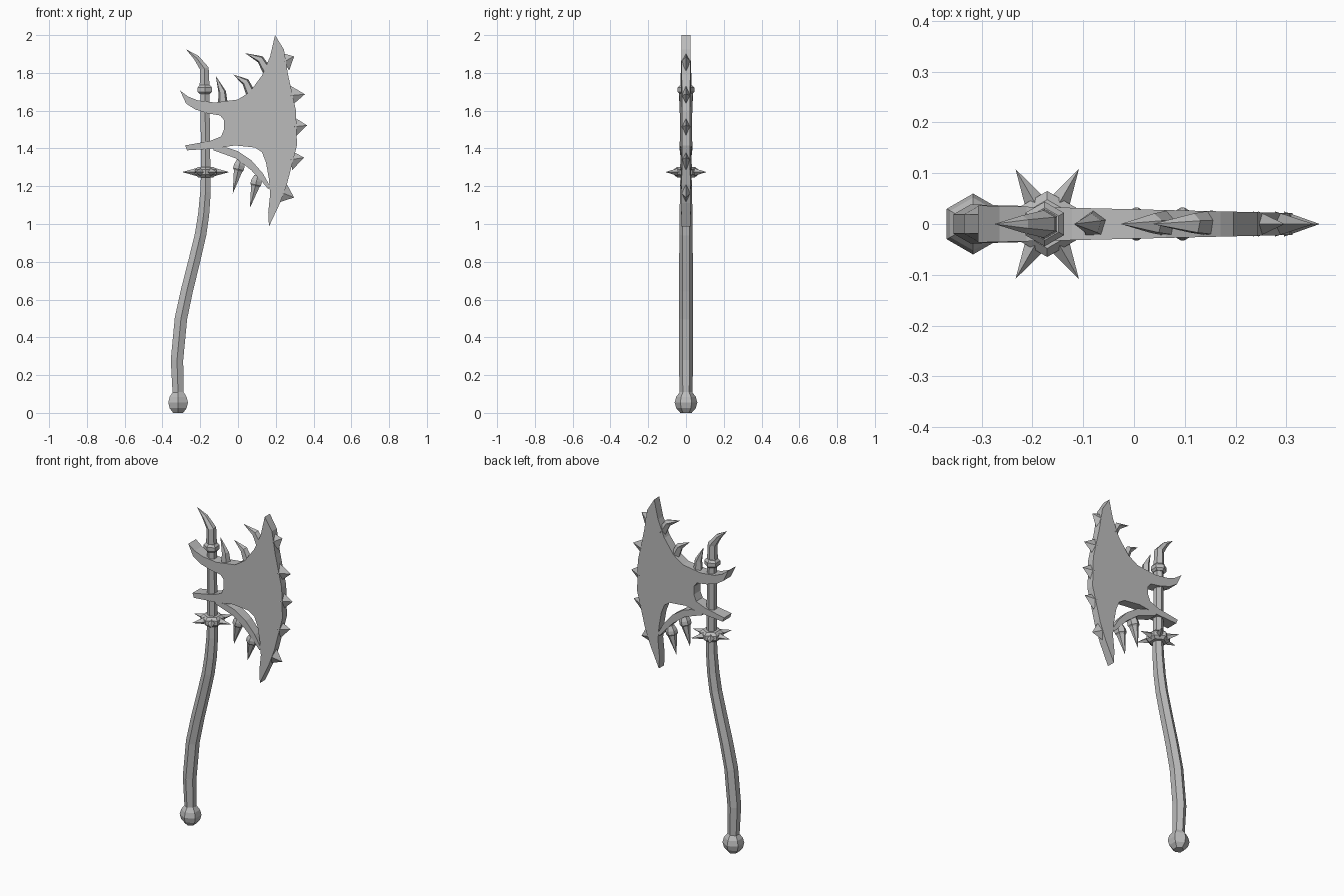
import bpy, bmesh, math
from mathutils import Vector

cube = bpy.data.objects.get("Cube")
if cube:
    bpy.data.objects.remove(cube)

steel = bpy.data.materials.new("grey_steel")
steel.use_nodes = True
GREY = (0.5, 0.5, 0.5, 1)
steel.diffuse_color = GREY
steel.node_tree.nodes["Principled BSDF"].inputs["Base Color"].default_value = GREY

Y, Z = Vector((0, 1, 0)), Vector((0, 0, 1))


def finish(name, bm):
    bmesh.ops.recalc_face_normals(bm, faces=bm.faces)
    mesh = bpy.data.meshes.new(name)
    bm.to_mesh(mesh)
    bm.free()
    mesh.materials.append(steel)
    obj = bpy.data.objects.new(name, mesh)
    bpy.context.collection.objects.link(obj)
    return obj


def sweep(name, path, radii, sides=6, side=Y, flat=1.0):
    """Tapered faceted tube; a zero radius closes it to a point."""
    path = [Vector(p) if len(p) == 3 else Vector((p[0], 0, p[1])) for p in path]
    bm, rings = bmesh.new(), []
    for i, (p, r) in enumerate(zip(path, radii)):
        tangent = (path[min(i + 1, len(path) - 1)] - path[max(i - 1, 0)]).normalized()
        across = tangent.cross(side).normalized()
        if r == 0:
            rings.append([bm.verts.new(p)] * sides)
            continue
        angles = [math.tau * k / sides for k in range(sides)]
        rings.append([bm.verts.new(p + r * (side * math.cos(a) * flat + across * math.sin(a)))
                      for a in angles])
    for low, high in zip(rings, rings[1:]):
        for k in range(sides):
            n = (k + 1) % sides
            quad = [low[k], low[n], high[n], high[k]]
            bm.faces.new(list(dict.fromkeys(quad)))
    for ring, r in ((rings[0], radii[0]), (rings[-1], radii[-1])):
        if r:
            bm.faces.new(ring)
    return finish(name, bm)


def plate(name, outline):
    """Flat slab that gets thinner toward the cutting edge."""
    bm = bmesh.new()
    layers = [[bm.verts.new((x, s * (0.029 - 0.024 * x), z)) for x, z in outline]
              for s in (-1, 1)]
    for layer in layers:
        bm.faces.new(layer)
    for i in range(len(outline)):
        a, b = layers
        bm.faces.new((a[i - 1], a[i], b[i], b[i - 1]))
    return finish(name, bm)


# Bent hexagonal handle with its pommel
sweep("handle",
      [(-.317, .09), (-.323, .28), (-.302, .5), (-.27, .65), (-.23, .81), (-.198, .945),
       (-.182, 1.05), (-.172, 1.17), (-.171, 1.26), (-.175, 1.73)],
      [.033, .038, .038, .037, .036, .035, .034, .032, .029, .027])
sweep("pommel", [(-.317, z) for z in (0, .025, .055, .085, .11)], [.03, .052, .06, .052, .033])

# Curved horn and collar on top of the handle
sweep("top_collar", [(-.176, z) for z in (1.688, 1.7, 1.722, 1.735)], [.032, .044, .044, .032])
sweep("top_horn", [(-.177, 1.73), (-.178, 1.823), (-.22, 1.88), (-.275, 1.925)],
      [.03, .027, .017, 0])

# Spiked ring below the blade
hub = Vector((-.171, 0, 1.275))
sweep("spiked_ring", [(hub.x, z) for z in (1.247, 1.262, 1.288, 1.303)], [.048, .065, .065, .048])
for k in range(6):
    a = math.tau * k / 6
    out = Vector((math.cos(a), math.sin(a), 0))
    sweep("ring_spike", [hub + out * .045, hub + out * .125], [.022, 0], sides=4, side=Z)

# Blade with its two gripping arms
plate("blade", [
    (.196, 2), (.243, 1.924), (.265, 1.79), (.307, 1.6), (.312, 1.416), (.259, 1.21),
    (.222, 1.11), (.164, .987), (.16, 1.06), (.17, 1.157), (.164, 1.236), (.148, 1.326),
    (.127, 1.38), (.09, 1.405), (-.016, 1.416), (-.12, 1.4), (-.27, 1.39), (-.28, 1.416),
    (-.148, 1.44), (-.09, 1.463), (-.074, 1.5), (-.074, 1.55), (-.095, 1.575), (-.159, 1.585),
    (-.228, 1.607), (-.275, 1.638), (-.307, 1.707), (-.265, 1.675), (-.212, 1.654),
    (-.122, 1.643), (0, 1.659), (.063, 1.7), (.127, 1.786), (.17, 1.887)])

# Curved brace from the lower arm to the blade's heel
plate("lower_brace", [
    (-.13, 1.405), (-.06, 1.405), (0, 1.385), (.07, 1.338), (.13, 1.27), (.17, 1.2),
    (.16, 1.185), (.12, 1.232), (.07, 1.285), (-.01, 1.347), (-.13, 1.39)])

# Pyramid teeth along the cutting edge
for base, tip in [((.245, 1.86), (.297, 1.887)), ((.278, 1.68), (.354, 1.687)),
                  ((.296, 1.515), (.366, 1.522)), ((.278, 1.34), (.35, 1.352)),
                  ((.235, 1.165), (.297, 1.14))]:
    sweep("edge_tooth", [base, tip], [.055, 0], sides=4, flat=.45)

# Curved horns on the blade's upper back
for path in ([(-.08, 1.64), (-.084, 1.7), (-.118, 1.785)],
             [(.068, 1.69), (.04, 1.752), (-.026, 1.792)],
             [(.155, 1.81), (.118, 1.872), (.037, 1.905)]):
    sweep("back_horn", path, [.027, .021, 0], sides=5)

# Collared spikes hanging from the brace
for root, tip in [((.014, 1.34), (-.028, 1.16)), ((.105, 1.255), (.063, 1.085))]:
    root, tip = Vector((root[0], 0, root[1])), Vector((tip[0], 0, tip[1]))
    sweep("spike_collar", [root.lerp(tip, t) for t in (0, .16, .28, .34)],
          [.022, .033, .033, .024])
    sweep("hanging_spike", [root.lerp(tip, .3), tip], [.027, 0])
